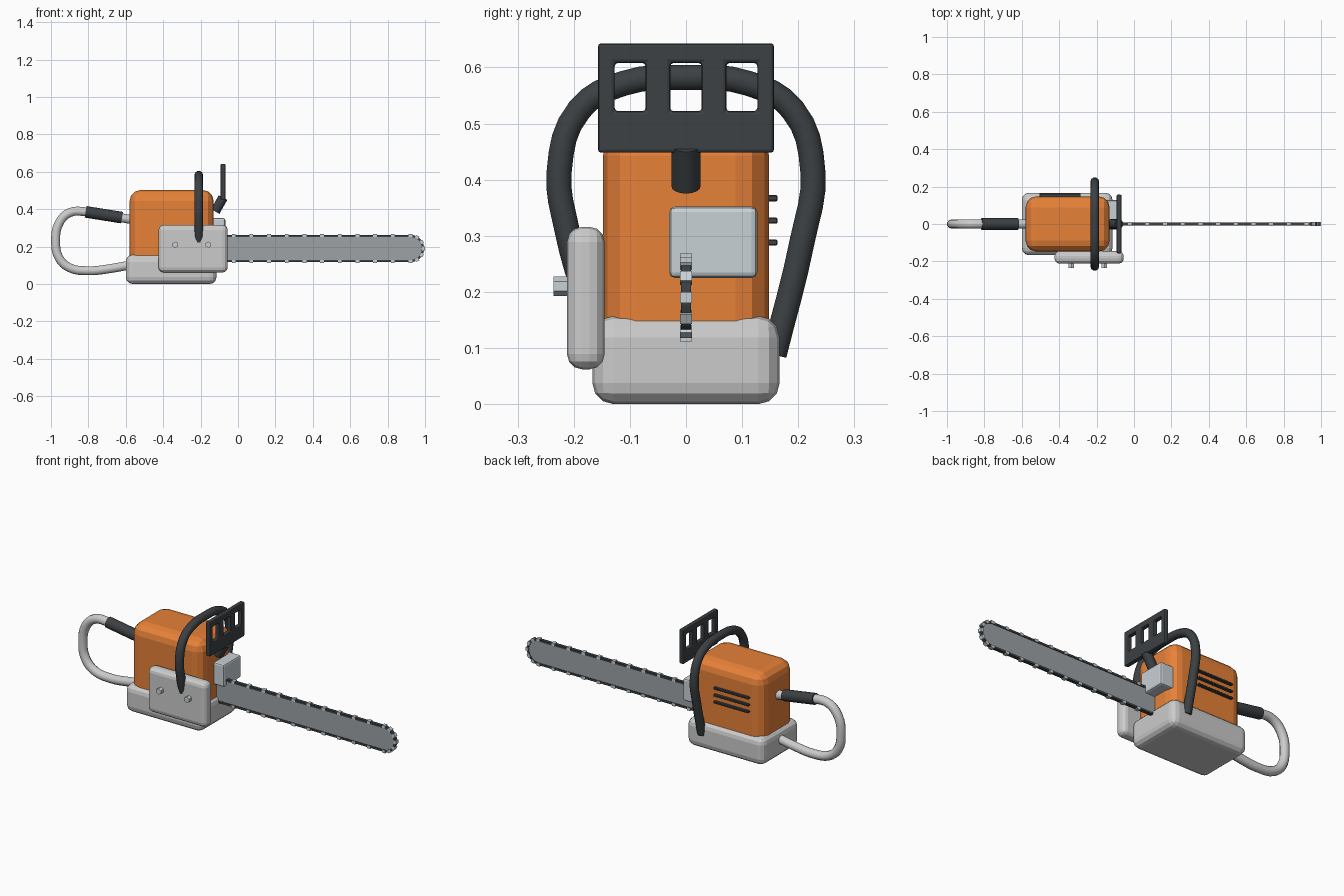
import bpy, bmesh
from math import sin, cos, pi, radians
from mathutils import Vector, Matrix

if "Cube" in bpy.data.objects:
    bpy.data.objects.remove(bpy.data.objects["Cube"])


def material(name, rgb):
    m = bpy.data.materials.new(name)
    m.diffuse_color = (*rgb, 1)
    m.use_nodes = True
    m.node_tree.nodes["Principled BSDF"].inputs["Base Color"].default_value = m.diffuse_color
    return m


ORANGE = material("orange_paint", (0.80, 0.22, 0.04))
DARK = material("dark_plastic", (0.045, 0.052, 0.056))
STEEL = material("bar_steel", (0.34, 0.36, 0.38))
BRIGHT = material("bright_metal", (0.58, 0.64, 0.67))


def from_bmesh(name, bm, mat=None):
    bmesh.ops.recalc_face_normals(bm, faces=bm.faces)
    me = bpy.data.meshes.new(name)
    bm.to_mesh(me)
    bm.free()
    ob = bpy.data.objects.new(name, me)
    bpy.context.collection.objects.link(ob)
    if mat:
        me.materials.append(mat)
    return ob


def add_box(bm, lo, hi):
    lo, hi = Vector(lo), Vector(hi)
    m = Matrix.Translation((lo + hi) / 2) @ Matrix.Diagonal((*(hi - lo), 1))
    bmesh.ops.create_cube(bm, size=1, matrix=m)


def box(name, lo, hi, bevel=0, mat=None, segments=3):
    bm = bmesh.new()
    add_box(bm, lo, hi)
    if bevel:
        bmesh.ops.bevel(bm, geom=bm.edges[:], offset=bevel, segments=segments,
                        profile=0.5, affect='EDGES')
    return from_bmesh(name, bm, mat)


def smooth(ob, angle=40):
    bpy.ops.object.select_all(action='DESELECT')
    ob.select_set(True)
    bpy.context.view_layer.objects.active = ob
    bpy.ops.object.shade_smooth_by_angle(angle=radians(angle))


def rod(name, a, b, radius, sides, mat=None):
    a, b = Vector(a), Vector(b)
    d = b - a
    m = Matrix.Translation((a + b) / 2) @ d.to_track_quat('Z', 'Y').to_matrix().to_4x4()
    bm = bmesh.new()
    bmesh.ops.create_cone(bm, cap_ends=True, segments=sides, radius1=radius,
                          radius2=radius, depth=d.length, matrix=m)
    return from_bmesh(name, bm, mat)


def tube(name, points, radius, mat=None):
    cu = bpy.data.curves.new(name, 'CURVE')
    cu.dimensions = '3D'
    cu.bevel_depth, cu.bevel_resolution = radius, 3
    cu.resolution_u, cu.use_fill_caps = 4, True
    sp = cu.splines.new('BEZIER')
    sp.bezier_points.add(len(points) - 1)
    for bp, p in zip(sp.bezier_points, points):
        bp.co = p
        bp.handle_left_type = bp.handle_right_type = 'AUTO'
    ob = bpy.data.objects.new(name, cu)
    bpy.context.collection.objects.link(ob)
    if mat:
        cu.materials.append(mat)
    bpy.ops.object.select_all(action='DESELECT')
    ob.select_set(True)
    bpy.context.view_layer.objects.active = ob
    bpy.ops.object.convert(target='MESH')
    smooth(bpy.context.view_layer.objects.active)


# Engine body, base, clutch cover and muffler
box("base", (-0.60, -0.167, 0), (-0.115, 0.167, 0.157), 0.038)
box("engine_body", (-0.58, -0.148, 0.06), (-0.13, 0.148, 0.503), 0.06, ORANGE)
box("clutch_cover", (-0.425, -0.212, 0.062), (-0.055, -0.145, 0.316), 0.027)
box("muffler", (-0.16, -0.03, 0.225), (-0.068, 0.127, 0.352), 0.01, BRIGHT, 2)

# Cover nuts
for i, x in enumerate((-0.335, -0.158)):
    rod(f"cover_nut_{i + 1}", (x, -0.20, 0.21), (x, -0.236, 0.21), 0.017, 6, BRIGHT)

# Cooling vents on the back side
for i, z in enumerate((0.288, 0.327, 0.367)):
    box(f"vent_{i + 1}", (-0.505, 0.135, z - 0.0055), (-0.285, 0.163, z + 0.0055),
        0.002, DARK, 1)

# Guide bar and chain follow the same long U
TIP_X, MID_Z, START_X = 0.922, 0.19, -0.16


def u_path(r, steps=16):
    arc = [(TIP_X + r * sin(pi * i / steps), MID_Z + r * cos(pi * i / steps))
           for i in range(steps + 1)]
    return [(START_X, MID_Z + r)] + arc + [(START_X, MID_Z - r)]


def extrude_y(bm, half):
    out = bmesh.ops.extrude_face_region(bm, geom=bm.faces[:])
    verts = [v for v in out['geom'] if isinstance(v, bmesh.types.BMVert)]
    bmesh.ops.translate(bm, vec=(0, 2 * half, 0), verts=verts)


bm = bmesh.new()
bm.faces.new([bm.verts.new((x, -0.006, z)) for x, z in u_path(0.066)])
extrude_y(bm, 0.006)
from_bmesh("guide_bar", bm, STEEL)

bm = bmesh.new()
outer, inner = ([bm.verts.new((x, -0.009, z)) for x, z in u_path(r)] for r in (0.073, 0.061))
for i in range(len(outer) - 1):
    bm.faces.new((outer[i], outer[i + 1], inner[i + 1], inner[i]))
extrude_y(bm, 0.009)
from_bmesh("chain", bm, DARK)

# Cutting teeth along both runs and round the tip
bm = bmesh.new()
spots = [(TIP_X - 0.0945 * k, a) for k in range(11) for a in (0, pi)]
spots += [(TIP_X, radians(a)) for a in (30, 60, 90, 120, 150)]
for x, a in spots:
    m = (Matrix.Translation((x, 0, MID_Z)) @ Matrix.Rotation(a, 4, 'Y')
         @ Matrix.Translation((0, 0, 0.070)) @ Matrix.Diagonal((0.02, 0.022, 0.016, 1)))
    bmesh.ops.create_cube(bm, size=1, matrix=m)
from_bmesh("chain_teeth", bm, BRIGHT)

# Front wrap-around handle
tube("front_handle", [(-0.21, y, z) for y, z in (
    (-0.18, 0.19), (-0.212, 0.31), (-0.226, 0.415), (-0.19, 0.525), (-0.11, 0.572),
    (0, 0.582), (0.11, 0.572), (0.19, 0.525), (0.226, 0.415), (0.207, 0.29),
    (0.157, 0.088))], 0.0235, DARK)

# Rear loop handle and its grip
tube("rear_handle", [(x, 0, z) for x, z in (
    (-0.55, 0.341), (-0.69, 0.366), (-0.81, 0.386), (-0.90, 0.382), (-0.957, 0.325),
    (-0.975, 0.23), (-0.957, 0.14), (-0.90, 0.087), (-0.80, 0.071), (-0.70, 0.08),
    (-0.57, 0.103))], 0.025)
smooth(rod("rear_grip", (-0.815, 0, 0.386), (-0.62, 0, 0.355), 0.031, 16, DARK))

# Hand guard: a grid of bars leaving three windows
ys = (-0.157, -0.127, -0.072, -0.028, 0.028, 0.072, 0.127, 0.157)
zs = (0.448, 0.522, 0.608, 0.643)
bm = bmesh.new()
grid = [[bm.verts.new((-0.093, y, z)) for z in zs] for y in ys]
for i in range(7):
    for j in range(3):
        if not (j == 1 and i % 2):
            bm.faces.new((grid[i][j], grid[i + 1][j], grid[i + 1][j + 1], grid[i][j + 1]))
out = bmesh.ops.extrude_face_region(bm, geom=bm.faces[:])
bmesh.ops.translate(bm, vec=(0.026, 0, 0),
                    verts=[v for v in out['geom'] if isinstance(v, bmesh.types.BMVert)])
guard = from_bmesh("hand_guard", bm, DARK)
bev = guard.modifiers.new("rounded_edges", 'BEVEL')
bev.width, bev.segments = 0.006, 2
smooth(rod("guard_stem", (-0.122, 0, 0.388), (-0.08, 0, 0.462), 0.026, 16, DARK))
